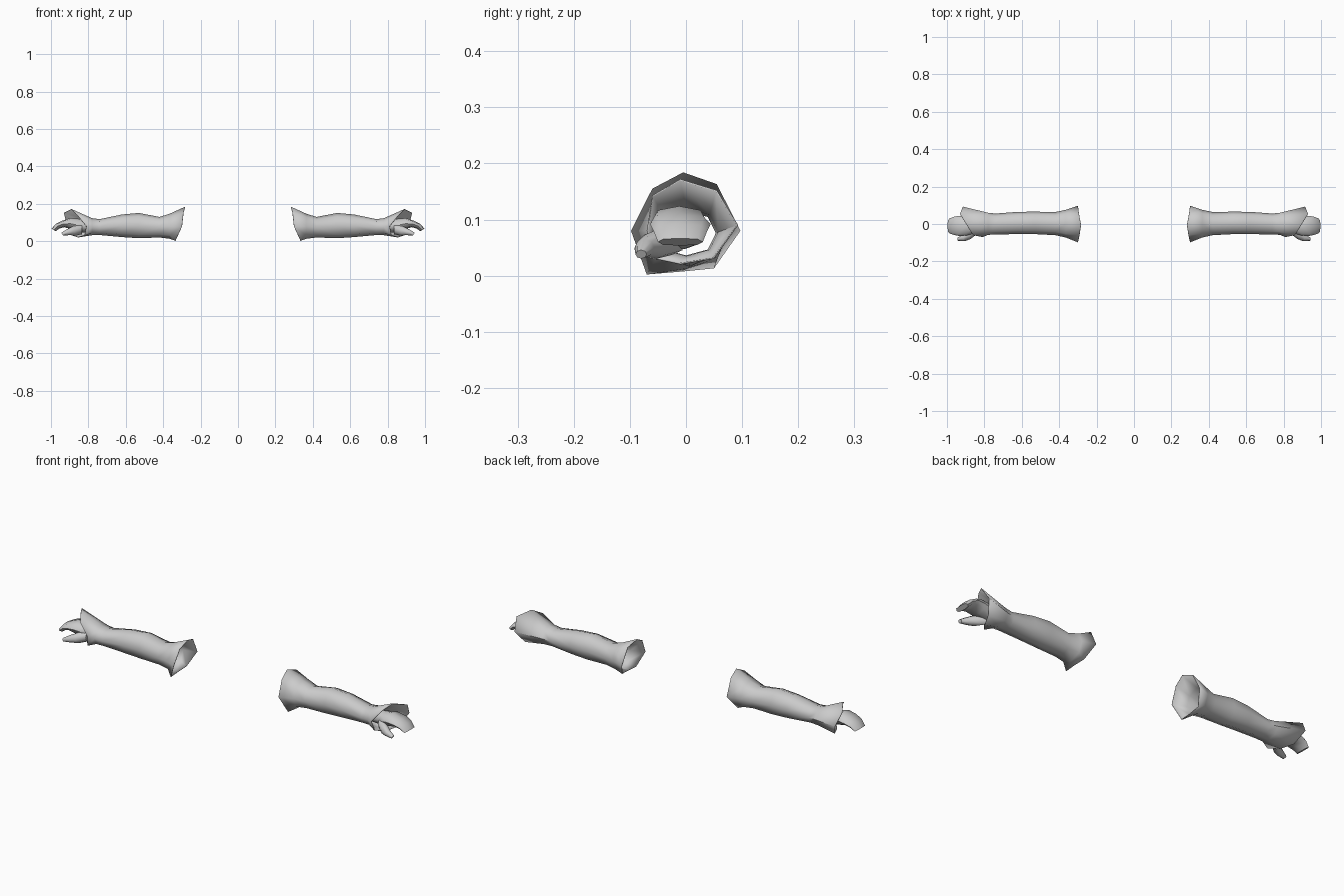
import bpy, bmesh, math
from mathutils import Vector

cube = bpy.data.objects.get("Cube")
if cube:
    bpy.data.objects.remove(cube)

grey = bpy.data.materials.new("plain grey")
grey.use_nodes = True
grey.diffuse_color = (0.6, 0.6, 0.6, 1)
grey.node_tree.nodes["Principled BSDF"].inputs["Base Color"].default_value = (0.6, 0.6, 0.6, 1)

SIDES = 8


def ring(x, y, z, ry, rz, tilt=0, power=1.0):
    """Cross-section around the arm; tilt leans it in the xz plane, power < 1 squares it."""
    t, pts = math.radians(tilt), []
    for k in range(SIDES):
        a = 2 * math.pi * k / SIDES
        c, s = math.cos(a), math.sin(a)
        c = math.copysign(abs(c) ** power, c) if abs(c) > 1e-6 else 0
        s = math.copysign(abs(s) ** power, s) if abs(s) > 1e-6 else 0
        pts.append(Vector((x + rz * s * math.sin(t), y + ry * c, z + rz * s * math.cos(t))))
    return pts


def span(x, bottom, top, front, back):
    """Cross-section given by its limits."""
    return ring(x, (front + back) / 2, (bottom + top) / 2,
                (back - front) / 2, (top - bottom) / 2, 0, 0.9)


def loft(name, rings, side, caps=False, thickness=0):
    bm = bmesh.new()
    loops = [[bm.verts.new((p.x * side, p.y, p.z)) for p in r] for r in rings]
    for a, b in zip(loops, loops[1:]):
        for k in range(SIDES):
            n = (k + 1) % SIDES
            bm.faces.new((a[k], a[n], b[n], b[k]))
    if caps:
        bm.faces.new(loops[0][::-1])
        bm.faces.new(loops[-1])
    if side < 0:
        bmesh.ops.reverse_faces(bm, faces=bm.faces[:])
    mesh = bpy.data.meshes.new(name)
    bm.to_mesh(mesh)
    bm.free()
    mesh.materials.append(grey)
    ob = bpy.data.objects.new(name, mesh)
    bpy.context.collection.objects.link(ob)
    if thickness:
        mod = ob.modifiers.new("cloth thickness", 'SOLIDIFY')
        mod.thickness, mod.offset = thickness, -1
    bpy.ops.object.select_all(action='DESELECT')
    ob.select_set(True)
    bpy.context.view_layer.objects.active = ob
    bpy.ops.object.shade_smooth_by_angle(angle=math.radians(50))
    return ob


# Flared, slanted rims of the sleeve, starting at the back and going over the top
elbow_rim = [Vector(p) for p in (
    (0.30, 0.097, 0.08), (0.295, 0.055, 0.163), (0.284, -0.005, 0.184), (0.292, -0.06, 0.155),
    (0.30, -0.098, 0.08), (0.335, -0.07, 0.002), (0.335, -0.01, 0.007), (0.33, 0.05, 0.013))]
wrist_rim = [Vector(p) for p in (
    (0.915, 0.093, 0.09), (0.93, 0.055, 0.152), (0.89, -0.01, 0.172), (0.86, -0.06, 0.143),
    (0.81, -0.07, 0.08), (0.82, -0.057, 0.03), (0.855, -0.01, 0.02), (0.885, 0.05, 0.03))]

sleeve = [elbow_rim,
          span(0.365, 0.013, 0.147, -0.072, 0.076),
          span(0.42, 0.020, 0.130, -0.060, 0.064),
          span(0.53, 0.016, 0.151, -0.054, 0.066),
          span(0.62, 0.022, 0.143, -0.054, 0.065),
          span(0.74, 0.033, 0.118, -0.056, 0.056),
          span(0.78, 0.032, 0.123, -0.058, 0.060),
          wrist_rim]

# Palm runs into the fingers, which stay together and curl down
hand = [ring(0.76, 0.0, 0.08, 0.036, 0.032),
        ring(0.84, -0.005, 0.083, 0.040, 0.036),
        ring(0.895, -0.012, 0.094, 0.050, 0.030, 5, 0.8),
        ring(0.935, -0.010, 0.092, 0.054, 0.018, 20, 0.75),
        ring(0.965, -0.010, 0.080, 0.048, 0.016, 40, 0.75),
        ring(0.986, -0.010, 0.060, 0.040, 0.013, 60, 0.75)]

# Thumb leaves the palm at the front and points outward
thumb = [ring(0.835, -0.025, 0.065, 0.026, 0.028),
         ring(0.875, -0.055, 0.055, 0.026, 0.026, 10),
         ring(0.905, -0.074, 0.049, 0.018, 0.018, 25),
         ring(0.94, -0.080, 0.038, 0.010, 0.009, 30)]

for label, side in (("left", 1), ("right", -1)):
    loft(label + "_sleeve", sleeve, side, thickness=0.003)
    loft(label + "_hand", hand, side, caps=True)
    loft(label + "_thumb", thumb, side, caps=True)
